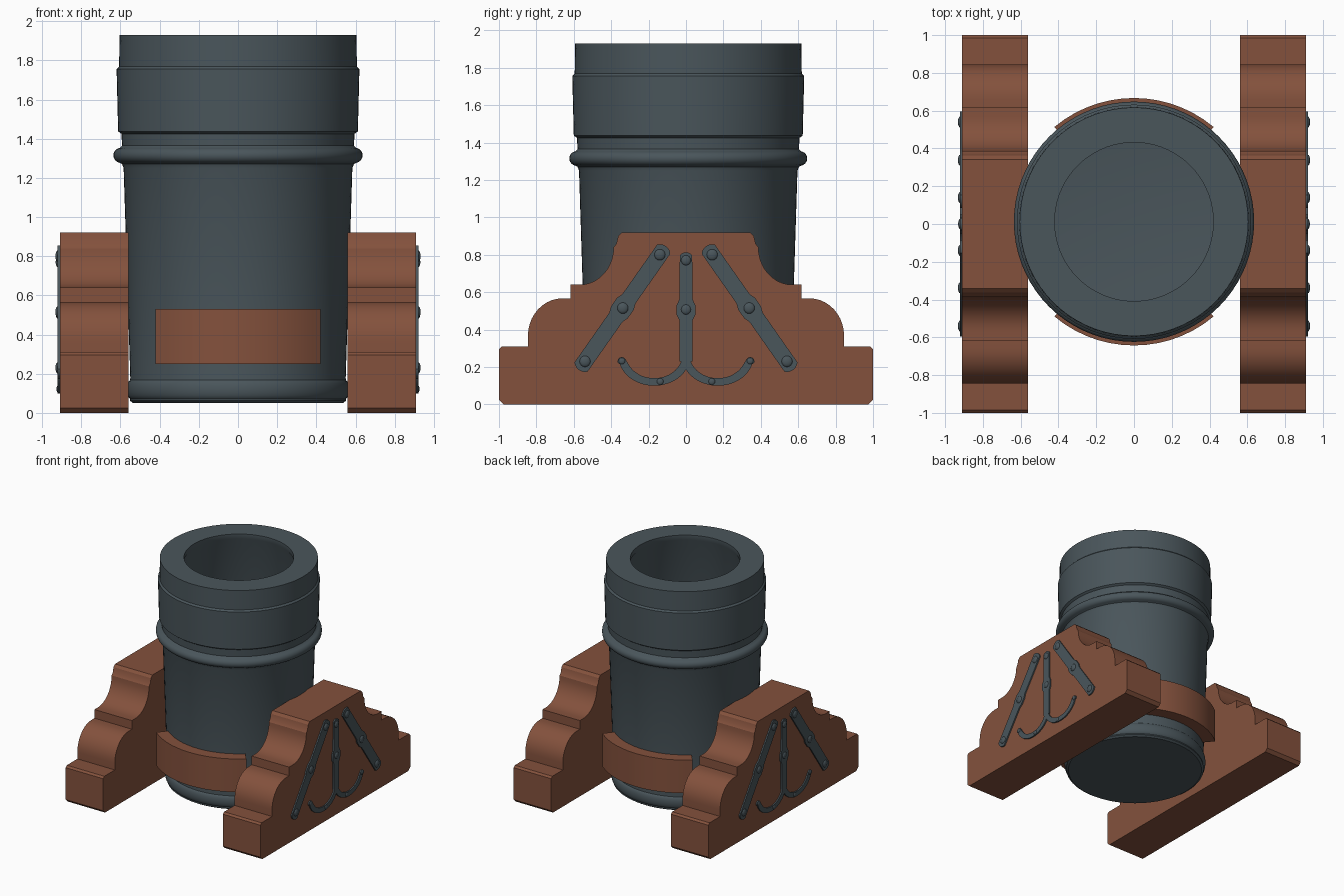
import bpy, bmesh
from math import sin, cos, pi, radians, atan2, hypot
from mathutils import Matrix, Vector

if "Cube" in bpy.data.objects:
    bpy.data.objects.remove(bpy.data.objects["Cube"])

CY = 0.012  # barrel axis in y


def material(name, rgb):
    m = bpy.data.materials.new(name)
    m.diffuse_color = (*rgb, 1)
    m.use_nodes = True
    m.node_tree.nodes["Principled BSDF"].inputs["Base Color"].default_value = m.diffuse_color
    return m


WOOD = material("wood", (0.23, 0.083, 0.046))
IRON = material("iron", (0.068, 0.092, 0.105))


def finish(name, bm, mat, mirror=False, angle=30):
    bmesh.ops.recalc_face_normals(bm, faces=bm.faces)
    me = bpy.data.meshes.new(name)
    bm.to_mesh(me)
    bm.free()
    me.materials.append(mat)
    ob = bpy.data.objects.new(name, me)
    bpy.context.collection.objects.link(ob)
    bpy.ops.object.select_all(action='DESELECT')
    ob.select_set(True)
    bpy.context.view_layer.objects.active = ob
    bpy.ops.object.shade_smooth_by_angle(angle=radians(angle))
    if mirror:
        ob.modifiers.new("Mirror", 'MIRROR')
    return ob


def arc(cx, cy, rx, ry, a0, a1, n):
    return [(cx + rx * cos(radians(a0 + (a1 - a0) * i / n)),
             cy + ry * sin(radians(a0 + (a1 - a0) * i / n))) for i in range(n + 1)]


def prism(name, outline, axis_map, d0, d1, mat, mirror=False):
    """Extrude a 2D outline from depth d0 to d1."""
    bm = bmesh.new()
    f = bm.faces.new([bm.verts.new(axis_map(p, d0)) for p in outline])
    ext = bmesh.ops.extrude_face_region(bm, geom=[f])
    shift = Vector(axis_map((0, 0), d1)) - Vector(axis_map((0, 0), d0))
    bmesh.ops.translate(bm, vec=shift,
                        verts=[v for v in ext["geom"] if isinstance(v, bmesh.types.BMVert)])
    return finish(name, bm, mat, mirror)


def side(p, d):
    return (d, p[0], p[1])


def plan(p, d):
    return (p[0], p[1], d)


# Barrel: one lathed profile, outside then bore
profile = [(0, .05), (.535, .05), (.552, .062)]
profile += arc(.545, .12, .022, .05, -75, 75, 8)
profile += [(.55, .18), (.584, 1.25), (.592, 1.27)]
profile += arc(.597, 1.315, .039, .039, -80, 80, 10)
profile += [(.592, 1.365), (.595, 1.425), (.612, 1.437), (.62, 1.755), (.607, 1.768),
            (.605, 1.93), (.42, 1.93), (.42, 1.89), (.465, 1.81), (.465, .45), (0, .4)]
bm = bmesh.new()
vs = [bm.verts.new((r, CY, z)) for r, z in profile]
es = [bm.edges.new(p) for p in zip(vs, vs[1:])]
bmesh.ops.spin(bm, geom=vs + es, cent=(0, CY, 0), axis=(0, 0, 1),
               angle=2 * pi, steps=72, use_merge=False)
bmesh.ops.remove_doubles(bm, verts=bm.verts, dist=1e-4)
finish("mortar_barrel", bm, IRON)

# Curved wooden blocks hugging the barrel front and back
for name, mid in (("front_block", -90), ("back_block", 90)):
    ring = (arc(0, CY, .655, .655, mid - 40, mid + 40, 14)
            + arc(0, CY, .52, .52, mid + 40, mid - 40, 14))
    prism(name, ring, plan, .25, .53, WOOD)

# Stepped carriage cheeks
half = [(.975, 0), (1, .025), (1, .295), (.985, .31), (.845, .31)]
half += arc(.66, .367, .185, .2, 0, 90, 10)
half += [(.617, .567), (.617, .64)]
half += arc(.567, .84, .18, .2, 270, 180, 10)
half += [(.372, .86), (.362, .9), (.342, .92)]
prism("cheek", half + [(-y, z) for y, z in reversed(half)], side, .56, .91, WOOD, True)


# Iron straps on the outer faces
def strap(name, a, b, w_end, w, w_mid, at, round_end=True):
    L = hypot(b[0] - a[0], b[1] - a[1])
    t = atan2(b[1] - a[1], b[0] - a[0])
    s = L * at
    lower = [(s - w_mid * 1.1, -w), (s - w_mid * .5, -w_mid),
             (s + w_mid * .5, -w_mid), (s + w_mid * 1.1, -w)]
    pts = arc(0, 0, w_end, w_end, 130, 230, 10) + lower
    pts += arc(L, 0, w_end, w_end, -50, 50, 10) if round_end else [(L, -w), (L, w)]
    pts += [(u, -v) for u, v in reversed(lower)]
    pts = [(a[0] + u * cos(t) - v * sin(t), a[1] + u * sin(t) + v * cos(t)) for u, v in pts]
    prism(name, pts, side, .90, .921, IRON, True)


def rivet(name, y, z, r):
    bm = bmesh.new()
    bmesh.ops.create_uvsphere(bm, u_segments=16, v_segments=8, radius=r,
                              matrix=Matrix.Translation((.919, y, z))
                              @ Matrix.Diagonal((.45, 1, 1, 1)))
    finish(name, bm, IRON, True, 60)


strap("centre_strap", (0, .77), (0, .23), .043, .036, .05, .49, False)
rivet("centre_strap_rivet_top", 0, .77, .027)
rivet("centre_strap_rivet_mid", 0, .507, .027)

for s, tag in ((-1, "front"), (1, "back")):
    strap(tag + "_diagonal_strap", (s * .14, .80), (s * .54, .23), .056, .043, .055, .5)
    for i, (y, z) in enumerate(((.14, .80), (.338, .515), (.54, .23))):
        rivet(f"{tag}_strap_rivet_{i}", s * y, z, .03)
    # Anchor-like hook at the foot of the centre strap
    outer = arc(.17, .255, .19, .155, 180, 345, 20)
    inner = arc(.17, .265, .15, .125, 345, 180, 20)
    tip = arc(.343, .23, .023, .023, -20, 160, 8)
    hook = [(-.02, .255)] + outer[1:] + tip + inner[1:-1] + [(.03, .255)]
    prism(tag + "_hook", [(s * y, z) for y, z in hook], side, .90, .9205, IRON, True)
    rivet(tag + "_hook_rivet", s * .138, .122, .018)
    rivet(tag + "_hook_tip_rivet", s * .343, .232, .018)
